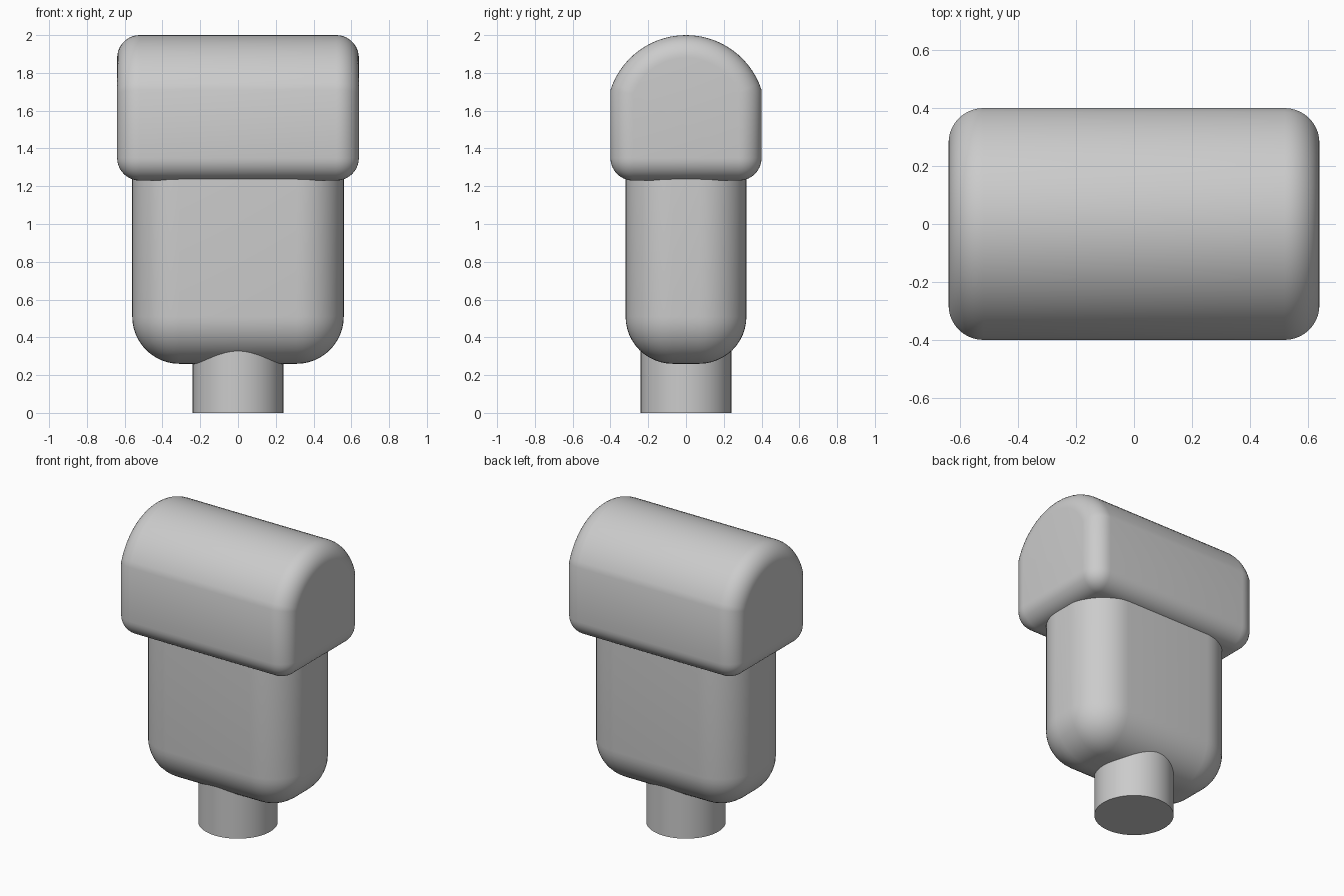
import bpy, bmesh, math

cube = bpy.data.objects.get("Cube")
if cube:
    bpy.data.objects.remove(cube, do_unlink=True)

GREY = (0.6, 0.6, 0.6, 1)
grey = bpy.data.materials.new("plain grey")
grey.use_nodes = True
grey.diffuse_color = GREY
grey.node_tree.nodes["Principled BSDF"].inputs["Base Color"].default_value = GREY


def finish(obj, name, radius=0, segments=10):
    """Name, colour, round and smooth a part."""
    obj.name = name
    obj.data.materials.append(grey)
    bpy.ops.object.select_all(action="DESELECT")
    obj.select_set(True)
    bpy.context.view_layer.objects.active = obj
    if radius:
        bevel = obj.modifiers.new("rounding", "BEVEL")
        bevel.width = radius
        bevel.segments = segments
        bevel.limit_method = "ANGLE"
        bevel.angle_limit = math.radians(40)
        bevel.use_clamp_overlap = False
        bpy.ops.object.modifier_apply(modifier=bevel.name)
    bpy.ops.object.shade_smooth_by_angle(angle=math.radians(40))


# Stem: short round post, its top buried in the body
bpy.ops.mesh.primitive_cylinder_add(vertices=64, radius=0.24, depth=0.5, location=(0, 0, 0.25))
finish(bpy.context.object, "stem")

# Body: heavily rounded block, its top buried in the head
bpy.ops.mesh.primitive_cube_add(size=1, location=(0, 0, 0.98))
body = bpy.context.object
body.scale = (1.12, 0.64, 1.44)
bpy.ops.object.transform_apply(location=False, rotation=False, scale=True)
finish(body, "body", 0.25, 12)

# Head: arched profile extruded sideways, then rounded
half_width, half_depth, bottom, shoulder, top = 0.64, 0.4, 1.23, 1.71, 2.0
rise = top - shoulder
arc_radius = (half_depth ** 2 + rise ** 2) / (2 * rise)
sweep = math.asin(half_depth / arc_radius)
steps = 28
profile = [(-half_depth, bottom), (half_depth, bottom)]
for i in range(steps + 1):
    a = sweep * (1 - 2 * i / steps)
    profile.append((arc_radius * math.sin(a), top - arc_radius * (1 - math.cos(a))))

bm = bmesh.new()
end = bm.faces.new([bm.verts.new((-half_width, y, z)) for y, z in profile])
side = bmesh.ops.extrude_face_region(bm, geom=[end])["geom"]
bmesh.ops.translate(bm, vec=(2 * half_width, 0, 0),
                    verts=[v for v in side if isinstance(v, bmesh.types.BMVert)])
bmesh.ops.recalc_face_normals(bm, faces=bm.faces)
mesh = bpy.data.meshes.new("head")
bm.to_mesh(mesh)
bm.free()
head = bpy.data.objects.new("head", mesh)
bpy.context.collection.objects.link(head)
finish(head, "head", 0.12)
